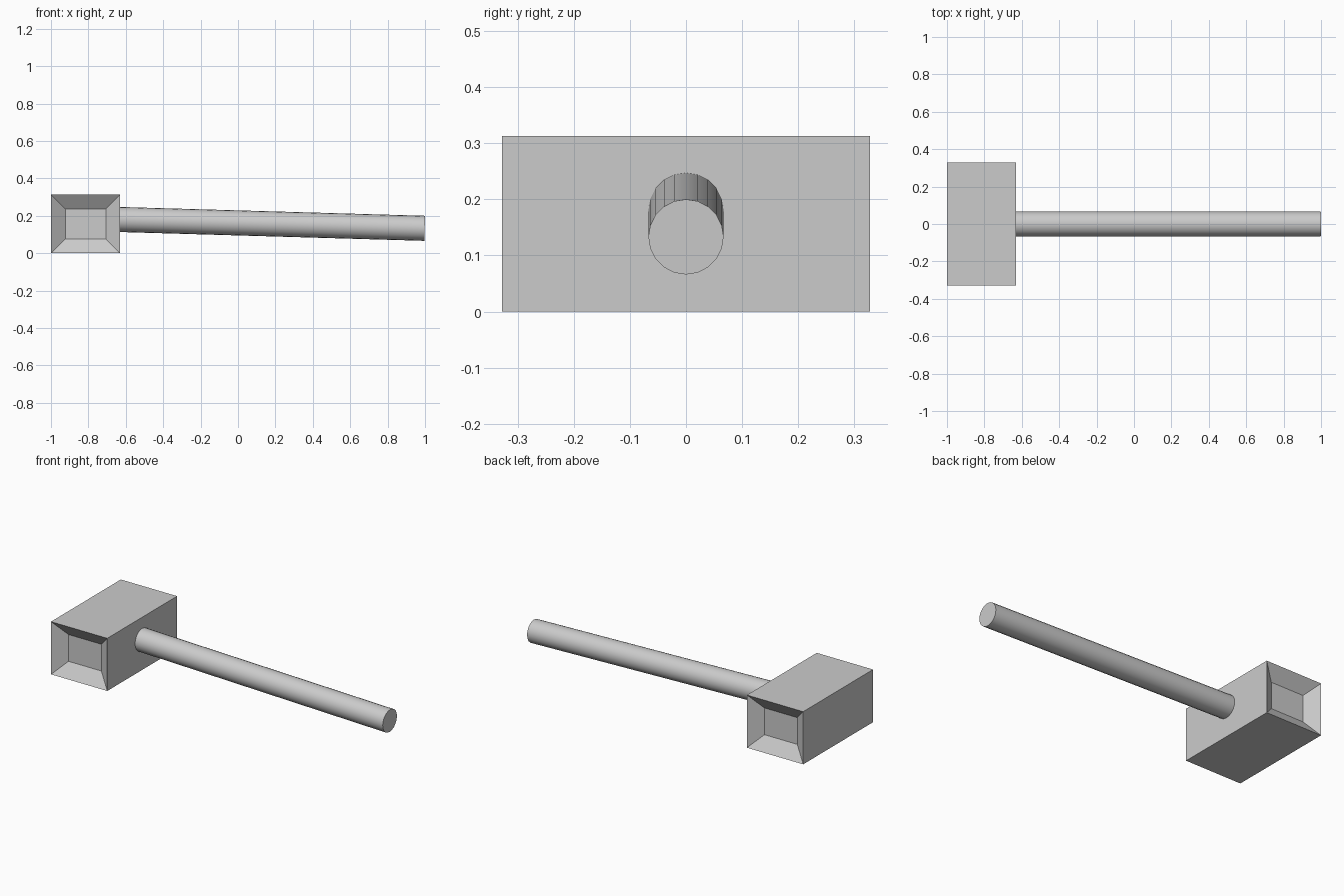
import bpy, bmesh
from mathutils import Vector, Matrix

if "Cube" in bpy.data.objects:
    bpy.data.objects.remove(bpy.data.objects["Cube"])


def make_object(name, bm):
    bmesh.ops.recalc_face_normals(bm, faces=bm.faces)
    mesh = bpy.data.meshes.new(name)
    bm.to_mesh(mesh)
    bm.free()
    obj = bpy.data.objects.new(name, mesh)
    bpy.context.collection.objects.link(obj)
    return obj


# Mallet head: block with a tapered recess in each striking end
bm = bmesh.new()
size, centre = Vector((0.37, 0.656, 0.313)), Vector((-0.815, 0, 0.1565))
bmesh.ops.create_cube(bm, size=1, matrix=Matrix.Translation(centre) @ Matrix.Diagonal((*size, 1)))
bm.normal_update()
ends = [f for f in bm.faces if abs(f.normal.y) > 0.9]
bmesh.ops.inset_individual(bm, faces=ends, thickness=0.077, use_even_offset=True)
for f in ends:
    side = 1 if f.calc_center_median().y > 0 else -1
    for v in f.verts:
        v.co.y -= side * 0.055
make_object("mallet_head", bm)

# Handle: slightly drooping round bar, starting inside the head
start, end = Vector((-0.75, 0, 0.1835)), Vector((0.998, 0, 0.133))
axis = end - start
bm = bmesh.new()
turn = Vector((0, 0, 1)).rotation_difference(axis).to_matrix().to_4x4()
bmesh.ops.create_cone(bm, cap_ends=True, segments=20, radius1=0.067, radius2=0.067,
                      depth=axis.length, matrix=Matrix.Translation((start + end) / 2) @ turn)
handle = make_object("handle", bm)
bpy.context.view_layer.objects.active = handle
handle.select_set(True)
bpy.ops.object.shade_smooth_by_angle(angle=0.52)
